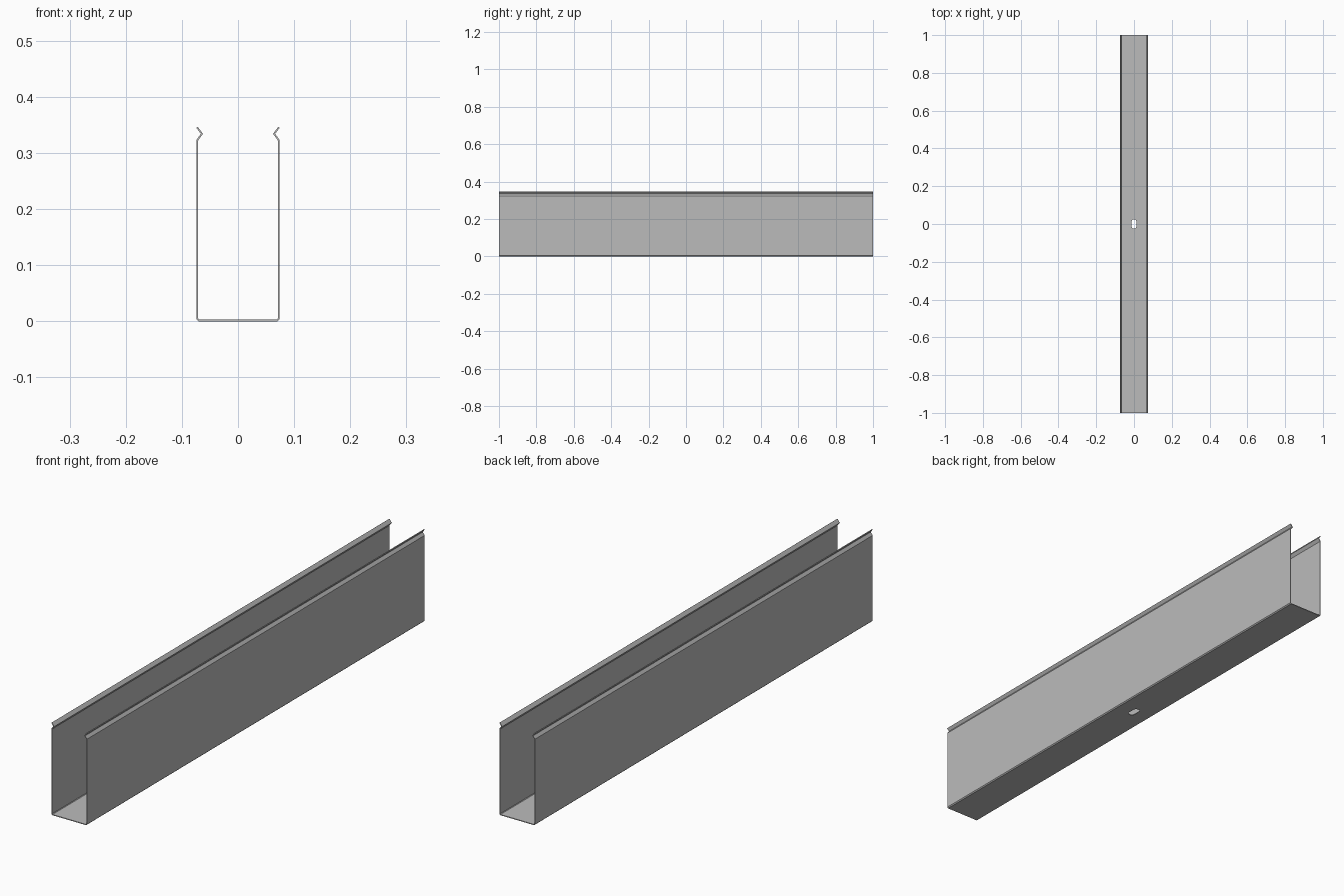
import bpy
import bmesh
import math
from mathutils import Vector

cube = bpy.data.objects.get("Cube")
if cube:
    bpy.data.objects.remove(cube, do_unlink=True)

LENGTH = 2.0
THICK = 0.003
SLOT_RADIUS = 0.013
SLOT_HALF = 0.025

steel = bpy.data.materials.new("galvanised grey")
steel.use_nodes = True
grey = (0.5, 0.5, 0.5, 1)
steel.diffuse_color = grey
steel.node_tree.nodes["Principled BSDF"].inputs["Base Color"].default_value = grey


def offset(path, d):
    """Shift an open 2D path sideways by d, with mitred corners."""
    out = []
    for i, p in enumerate(path):
        dirs = []
        if i > 0:
            dirs.append((p - path[i - 1]).normalized())
        if i < len(path) - 1:
            dirs.append((path[i + 1] - p).normalized())
        normals = [Vector((-v.y, v.x)) for v in dirs]
        n = sum(normals, Vector((0, 0))).normalized()
        out.append(p + n * d / n.dot(normals[0]))
    return out


def prism(name, points, depth):
    """Extrude a closed outline along a depth vector."""
    bm = bmesh.new()
    face = bm.faces.new([bm.verts.new(p) for p in points])
    ext = bmesh.ops.extrude_face_region(bm, geom=[face])
    moved = [v for v in ext["geom"] if isinstance(v, bmesh.types.BMVert)]
    bmesh.ops.translate(bm, verts=moved, vec=depth)
    bmesh.ops.recalc_face_normals(bm, faces=bm.faces)
    mesh = bpy.data.meshes.new(name)
    bm.to_mesh(mesh)
    bm.free()
    mesh.materials.append(steel)
    obj = bpy.data.objects.new(name, mesh)
    bpy.context.collection.objects.link(obj)
    return obj


# Folded sheet section: floor, tall walls and inward-kinked lips
half = [(0.0695, 0.0015), (0.0725, 0.0045), (0.0725, 0.323),
        (0.0643, 0.3342), (0.0732, 0.346)]
right_side = [Vector(p) for p in half]
left_side = [Vector((-p.x, p.y)) for p in reversed(right_side)]
centre = left_side + right_side
outline = offset(centre, THICK / 2) + offset(centre, -THICK / 2)[::-1]
channel = prism("channel", [(p.x, -LENGTH / 2, p.y) for p in outline],
                (0, LENGTH, 0))

# Rounded fixing slot through the middle of the floor
straight = SLOT_HALF - SLOT_RADIUS
slot = []
for side, start in ((1, 0), (-1, math.pi)):
    for i in range(13):
        a = start + math.pi * i / 12
        slot.append((SLOT_RADIUS * math.cos(a),
                     side * straight + SLOT_RADIUS * math.sin(a), -0.02))
cutter = prism("slot_cutter", slot, (0, 0, 0.04))
cutter.hide_render = True

cut = channel.modifiers.new("fixing slot", "BOOLEAN")
cut.operation = "DIFFERENCE"
cut.solver = "EXACT"
cut.object = cutter
bpy.context.view_layer.objects.active = channel
channel.select_set(True)
bpy.ops.object.modifier_apply(modifier=cut.name)
bpy.data.objects.remove(cutter, do_unlink=True)
